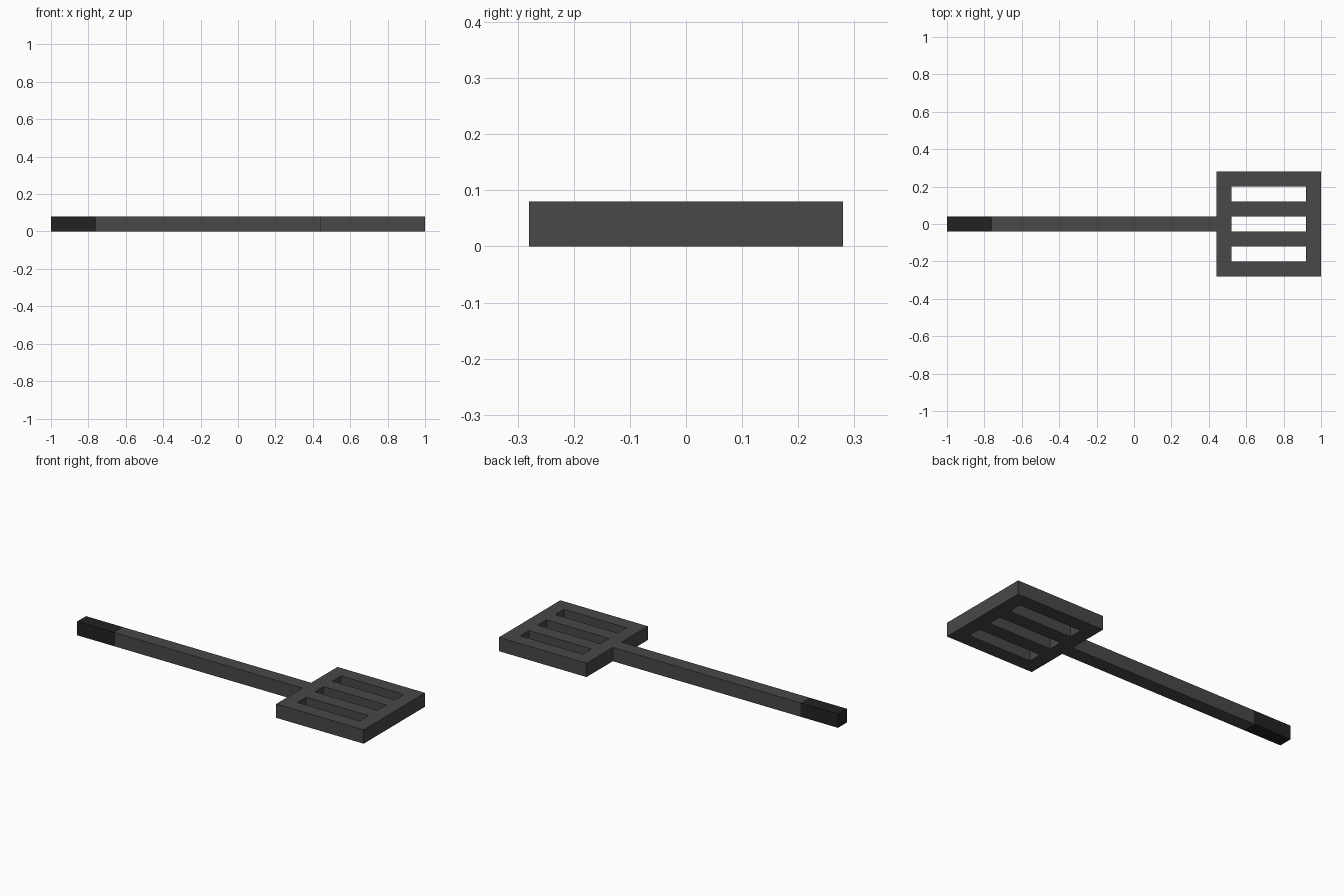
import bpy
import bmesh

cube = bpy.data.objects.get("Cube")
if cube:
    bpy.data.objects.remove(cube, do_unlink=True)

THICK = 0.08


def make_material(name, value):
    mat = bpy.data.materials.new(name)
    mat.use_nodes = True
    colour = (value, value, value, 1)
    mat.diffuse_color = colour
    bsdf = mat.node_tree.nodes["Principled BSDF"]
    bsdf.inputs["Base Color"].default_value = colour
    return mat


def make_plate(name, xs, ys, mat, is_hole=lambda i, j: False):
    """Flat lattice of cells, some left open, thickened upwards from the ground."""
    bm = bmesh.new()
    grid = [[bm.verts.new((x, y, 0)) for y in ys] for x in xs]
    for i in range(len(xs) - 1):
        for j in range(len(ys) - 1):
            if not is_hole(i, j):
                bm.faces.new((grid[i][j], grid[i + 1][j],
                              grid[i + 1][j + 1], grid[i][j + 1]))
    mesh = bpy.data.meshes.new(name)
    bm.to_mesh(mesh)
    bm.free()
    mesh.materials.append(mat)
    obj = bpy.data.objects.new(name, mesh)
    bpy.context.collection.objects.link(obj)
    solid = obj.modifiers.new("thickness", "SOLIDIFY")
    solid.thickness = THICK
    solid.offset = 1
    return obj


steel = make_material("dark grey", 0.065)
rubber = make_material("black grip", 0.016)

# Slotted head: seven equal rows, every second one open in the middle
rows = [-0.28 + THICK * k for k in range(8)]
make_plate("slotted_head", [0.44, 0.52, 0.92, 1.0], rows, steel,
           lambda i, j: i == 1 and j % 2 == 1)

# Square bar handle and its end grip
half = THICK / 2
make_plate("handle", [-0.76, 0.44], [-half, half], steel)
make_plate("grip", [-1.0, -0.76], [-half, half], rubber)
